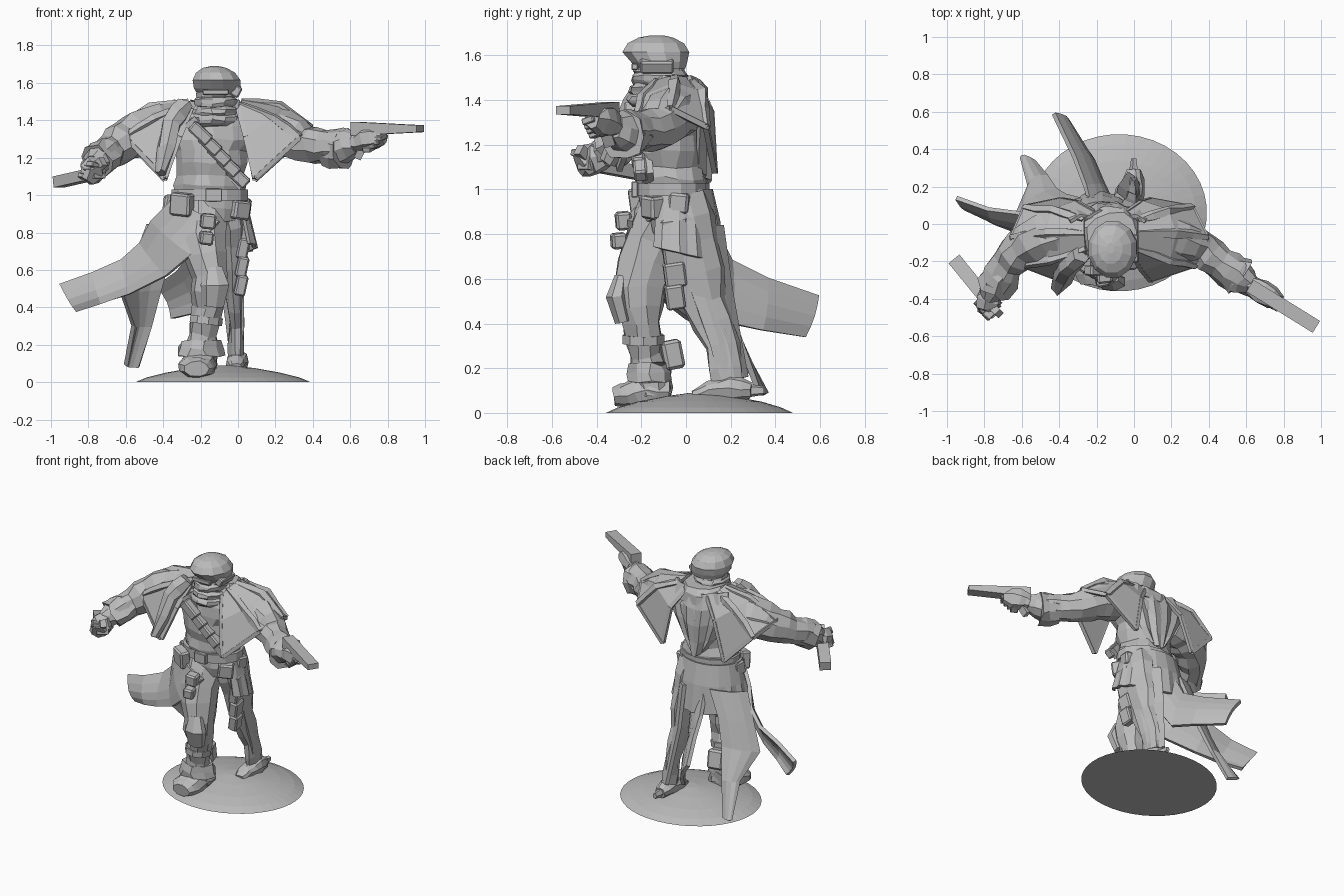
import bpy, bmesh, math, random
from mathutils import Vector as V

random.seed(4)
if "Cube" in bpy.data.objects:
    bpy.data.objects.remove(bpy.data.objects["Cube"])

grey = bpy.data.materials.new("stone_grey")
grey.use_nodes = True
GREY = (0.5, 0.5, 0.5, 1)
grey.diffuse_color = GREY
grey.node_tree.nodes["Principled BSDF"].inputs["Base Color"].default_value = GREY


def finish(bm, name):
    bmesh.ops.recalc_face_normals(bm, faces=bm.faces)
    me = bpy.data.meshes.new(name)
    bm.to_mesh(me)
    bm.free()
    me.materials.append(grey)
    ob = bpy.data.objects.new(name, me)
    bpy.context.collection.objects.link(ob)
    return ob


def jig(k):
    return V([random.uniform(-k, k) for _ in range(3)])


def tube(name, pts, radii, sides=9, rough=0.0, flat_rings=False):
    """Loft elliptical rings along a path, with creased rings between when rough."""
    pts = [V(p) for p in pts]
    radii = [r if isinstance(r, tuple) else (r, r) for r in radii]
    if rough:
        p2, r2 = [pts[0]], [radii[0]]
        for i in range(1, len(pts)):
            p2 += [(pts[i - 1] + pts[i]) / 2, pts[i]]
            mid = tuple((a + b) * 0.53 for a, b in zip(radii[i - 1], radii[i]))
            r2 += [mid, radii[i]]
        pts, radii = p2, r2
    whole = (pts[-1] - pts[0]).normalized()
    ref = V((0, 1, 0)) if abs(whole.z) > 0.7 else V((0, 0, 1))
    bm = bmesh.new()
    rings = []
    for i, p in enumerate(pts):
        d = (pts[min(i + 1, len(pts) - 1)] - pts[max(i - 1, 0)]).normalized()
        if flat_rings:
            d = V((0, 0, 1))
        side = d.cross(ref).normalized()
        up = side.cross(d)
        a, b = radii[i]
        ring = []
        for k in range(sides):
            t = math.tau * (k + 0.5) / sides
            ring.append(bm.verts.new(p + side * a * math.cos(t) + up * b * math.sin(t) + jig(rough)))
        rings.append(ring)
    for r, s in zip(rings, rings[1:]):
        for k in range(sides):
            n = (k + 1) % sides
            bm.faces.new((r[k], r[n], s[n], s[k]))
    bm.faces.new(rings[0])
    bm.faces.new(rings[-1])
    return finish(bm, name)


def sheet(name, rows, thick=0.02):
    """Cloth panel through rows of points, thickened."""
    bm = bmesh.new()
    grid = [[bm.verts.new(p) for p in row] for row in rows]
    for r, s in zip(grid, grid[1:]):
        for k in range(len(r) - 1):
            bm.faces.new((r[k], r[k + 1], s[k + 1], s[k]))
    ob = finish(bm, name)
    mod = ob.modifiers.new("thickness", "SOLIDIFY")
    mod.thickness, mod.offset = thick, 0
    return ob


def ribbon(name, pairs, bow):
    """Curved panel between two edges, bulging along the bow vector."""
    rows = []
    for u, l in pairs:
        rows.append([V(u).lerp(V(l), k / 4) + V(bow) * math.sin(math.pi * k / 4) for k in range(5)])
    return sheet(name, rows, 0.025)


def block(name, loc, size, rot=(0, 0, 0)):
    bm = bmesh.new()
    bmesh.ops.create_cube(bm, size=1)
    bmesh.ops.scale(bm, vec=size, verts=bm.verts)
    bmesh.ops.bevel(bm, geom=bm.edges[:], offset=min(size) * 0.15, segments=1, affect="EDGES")
    ob = finish(bm, name)
    ob.location, ob.rotation_euler = loc, rot
    return ob


def bar(name, p, q, w, h, tip=1.0):
    return tube(name, [p, q], [(w * 0.7, h * 0.7), (w * 0.7, h * 0.7 * tip)], sides=4)


# Domed base
tube("base", [(-.08, .06, z) for z in (0, .025, .05, .075, .09)],
     [(.47, .42), (.41, .365), (.31, .28), (.17, .15), (.04, .04)], sides=40)

# Front (right) leg, knee pad and boot
tube("right_leg", [(-.19, -.07, .95), (-.19, -.15, .76), (-.15, -.21, .56), (-.16, -.2, .4), (-.19, -.18, .26), (-.2, -.15, .08)],
     [(.14, .13), (.13, .13), (.09, .12), (.08, .09), (.075, .075), (.09, .09)], rough=.01)
tube("right_knee_pad", [(-.13, -.29, .61), (-.12, -.31, .52), (-.13, -.28, .41)], [(.05, .03), (.08, .05), (.06, .04)], sides=7)
tube("right_boot", [(-.2, -.07, .09), (-.21, -.17, .1), (-.22, -.26, .08), (-.22, -.32, .07)],
     [(.08, .07), (.1, .08), (.1, .06), (.07, .04)], rough=.006)
tube("right_boot_cuff", [(-.2, -.16, .14), (-.2, -.16, .22)], [(.13, .1), (.1, .09)], rough=.01)
block("right_calf_pouch", (-.2, -.065, .26), (.11, .09, .13), (.2, 0, .2))
tube("right_shin_strap", [(-.175, -.19, .31), (-.17, -.19, .35)], [(.09, .095)] * 2)

# Rear (left) leg and boot
tube("left_leg", [(-.05, -.04, .95), (-.02, .02, .75), (-.02, .08, .5), (-.01, .16, .3), (-.01, .19, .1)],
     [(.1, .14), (.075, .13), (.045, .1), (.035, .08), (.04, .07)], rough=.008)
tube("left_boot", [(0, .29, .1), (0, .2, .11), (-.01, .1, .1), (-.01, .03, .08)],
     [(.04, .04), (.06, .06), (.055, .04), (.035, .025)], rough=.006)
tube("left_boot_spur", [(0, .26, .1), (0, .35, .1)], [(.03, .035), (.015, .02)], sides=5)

# Torso, hips and belt
tube("torso", [(-.15, -.06, .86), (-.15, -.06, 1), (-.15, -.07, 1.1), (-.14, -.07, 1.24), (-.13, -.06, 1.36), (-.12, -.06, 1.47)],
     [(.18, .13), (.19, .15), (.175, .145), (.2, .165), (.25, .16), (.13, .12)], sides=14, rough=.01, flat_rings=True)
tube("belt", [(-.15, -.06, .97), (-.15, -.06, 1.03)], [(.21, .165)] * 2, sides=14)
block("belt_buckle", (-.13, -.23, 1), (.09, .03, .07))
for x, y, z, s, r in ((-.3, -.2, .95, .12, -.5), (.01, -.15, .92, .1, .6), (.03, -.03, .94, .09, 1.4),
                      (-.16, -.28, .86, .08, .1), (-.17, -.3, .77, .07, .2), (-.36, -.06, .95, .09, 1.4)):
    block("belt_pouch", (x, y, z), (s, .07, s), (.1, .1, r))
for i in range(4):
    block("holster", (.03 - .005 * i, -.05, .82 - .1 * i), (.06, .12 - .012 * i, .11), (.15, .2, .1))

# Bandolier with ammunition boxes
bar("bandolier", (-.26, -.2, 1.4), (.03, -.17, 1.05), .07, .05)
for i in range(5):
    t = i / 4
    block("bandolier_box", (-.2 + .2 * t, -.245 + .04 * t, 1.33 - .23 * t), (.13, .06, .065), (.1, .75, .05))

# Draped cloth on the back, gathering to a point
rows = []
for i, (z, half, y) in enumerate(((1.46, .2, .06), (1.36, .23, .095), (1.25, .19, .105), (1.13, .13, .1), (1.03, .06, .1))):
    rows.append([(-.14 + half * k / 4, y - .012 * abs(k) + .018 * (k % 2), z + .012 * abs(k)) for k in range(-4, 5)])
sheet("back_drape", rows)

# Pleated rear skirt
rows = []
for z, rx, ry in ((1, .2, .16), (.86, .23, .19), (.72, .26, .21)):
    row = []
    for k in range(23):
        a = math.radians(205 - k * 10.5)
        f = 1 + (.04 if k % 2 else -.03) * (1 - z) * 3
        drop = .05 * math.sin(a) if z < .8 else 0
        row.append((-.17 + rx * f * math.cos(a), -.05 + ry * f * math.sin(a), z - drop))
    rows.append(row)
sheet("pleated_skirt", rows)

# Windblown coat tails
ribbon("side_coat_tail", [((-.34, -.14, .98), (-.1, -.25, .86)), ((-.46, -.05, .86), (-.25, -.26, .68)),
                          ((-.52, .02, .74), (-.38, -.18, .57)), ((-.62, .06, .65), (-.58, -.06, .47)),
                          ((-.78, .08, .58), (-.73, .01, .42)), ((-.95, .14, .52), (-.86, .09, .38))], (0, -.03, -.01))
ribbon("middle_coat_tail", [((-.48, 0, .84), (-.28, .13, .85)), ((-.55, .03, .65), (-.36, .15, .68)),
                            ((-.62, .06, .47), (-.41, .18, .5)), ((-.56, .2, .3), (-.46, .25, .3)),
                            ((-.6, .35, .09), (-.53, .33, .08))], (-.02, .02, 0))
ribbon("rear_coat_tail", [((-.24, .12, .84), (-.1, .08, .6)), ((-.26, .2, .68), (-.16, .2, .4)),
                          ((-.32, .36, .6), (-.22, .34, .37)), ((-.43, .59, .52), (-.35, .53, .34))], (.02, .01, 0))
ribbon("left_coat_tail", [((.03, -.04, .84), (-.1, .16, .84)), ((.02, .02, .55), (-.09, .2, .55)),
                          ((.02, .11, .3), (-.06, .24, .32)), ((.01, .15, .14), (-.04, .27, .16))], (.03, .01, 0))

# Shoulder mantles, mirrored about the neck, each with a trimmed pointed hem
MANTLE = [
    [(.0, -.17, 1.46), (.01, -.13, 1.48), (.02, -.05, 1.5), (.02, .02, 1.49), (-.04, .06, 1.46)],
    [(.04, -.24, 1.31), (.19, -.19, 1.41), (.22, -.05, 1.47), (.18, .07, 1.43), (.04, .115, 1.34)],
    [(.09, -.3, 1.09), (.33, -.22, 1.31), (.39, -.07, 1.36), (.31, .09, 1.28), (.09, .13, 1.08)]]
for side, s in (("left", 1), ("right", -1)):
    def flip(p):
        x, y, z = p
        return (x, y, z) if s > 0 else (-.24 - x - .06 * (1.54 - z) / .45, y, z)
    rows = [[flip(p) for p in r] for r in MANTLE]
    sheet(side + "_mantle", rows, .025)
    edge = [rows[0][0], rows[1][0]] + rows[2] + [rows[1][4], rows[0][4]]
    for p, q in zip(edge, edge[1:]):
        bar(side + "_mantle_trim", p, q, .025, .025)
    for k in range(1, 4):
        tube(side + "_mantle_fold", [r[k] for r in rows], [.02, .03, .02], sides=5, rough=.006)
tube("right_shoulder_wrap", [(-.28, -.17, 1.49), (-.36, -.23, 1.38), (-.41, -.35, 1.12)], [.05, .06, .03], sides=6, rough=.01)

# Neck scarf, face and beret
for z, r in ((1.4, .135), (1.44, .125), (1.49, .115), (1.53, .105)):
    tube("scarf_wrap", [(-.12, -.1, z - .03), (-.12, -.12, z), (-.12, -.12, z + .035)],
         [(r * .9, r), (r, r * 1.08), (r * .88, r * .9)], sides=11, rough=.006, flat_rings=True)
tube("head", [(-.12, -.11, 1.48), (-.12, -.12, 1.55), (-.12, -.12, 1.62)], [(.09, .1), (.105, .115), (.1, .11)], sides=10)
block("brow", (-.12, -.23, 1.55), (.14, .03, .03))
tube("beret", [(-.105, -.11, 1.54), (-.11, -.12, 1.57), (-.115, -.135, 1.615), (-.12, -.135, 1.655), (-.125, -.135, 1.68), (-.125, -.13, 1.69)],
     [(.115, .11), (.13, .13), (.132, .155), (.108, .13), (.065, .08), (.02, .03)], sides=12, flat_rings=True)
block("beret_flap", (-.01, -.13, 1.555), (.05, .15, .06), (0, .5, 0))
tube("collar", [(-.12, -.05, 1.4), (-.12, -.05, 1.5)], [(.2, .15), (.14, .12)], sides=11, rough=.012, flat_rings=True)

# Left arm aiming a pistol
tube("left_arm", [(.12, -.04, 1.36), (.25, -.08, 1.33), (.36, -.13, 1.27), (.46, -.21, 1.26), (.56, -.28, 1.26), (.63, -.33, 1.28)],
     [.12, .12, .1, .085, .095, .06], rough=.01)
tube("left_cuff", [(.47, -.22, 1.24), (.57, -.29, 1.24)], [.08, .11], rough=.014)
tube("left_hand", [(.61, -.32, 1.28), (.69, -.37, 1.3), (.78, -.42, 1.31)], [.05, .07, .045], sides=7, rough=.01)
bar("left_pistol_barrel", (.62, -.33, 1.355), (.975, -.55, 1.355), .075, .075, .5)
bar("left_pistol_grip", (.7, -.38, 1.32), (.64, -.34, 1.2), .04, .05)

# Right arm lowered with a second pistol
tube("right_arm", [(-.34, -.04, 1.36), (-.48, -.07, 1.35), (-.6, -.13, 1.29), (-.68, -.22, 1.24), (-.74, -.32, 1.2), (-.77, -.39, 1.16)],
     [.12, .13, .11, .09, .085, .06], rough=.01)
tube("right_cuff", [(-.68, -.23, 1.24), (-.75, -.34, 1.18)], [.08, .1], rough=.014)
tube("right_hand", [(-.76, -.37, 1.15), (-.78, -.43, 1.13), (-.76, -.48, 1.11)], [.06, .07, .05], sides=7, rough=.01)
bar("right_pistol_barrel", (-.74, -.46, 1.12), (-.96, -.19, 1.07), .075, .06)
bar("right_pistol_grip", (-.78, -.42, 1.12), (-.72, -.48, 1.18), .04, .05)

# Fingers on both hands
for i in range(4):
    block("left_finger", (.7 + .02 * i, -.4 - .01 * i, 1.25 + .02 * i), (.05, .06, .03), (.3, 0, -.55))
    block("right_finger", (-.82 + .015 * i, -.42 - .02 * i, 1.1 + .02 * i), (.06, .05, .03), (0, .3, .8))
